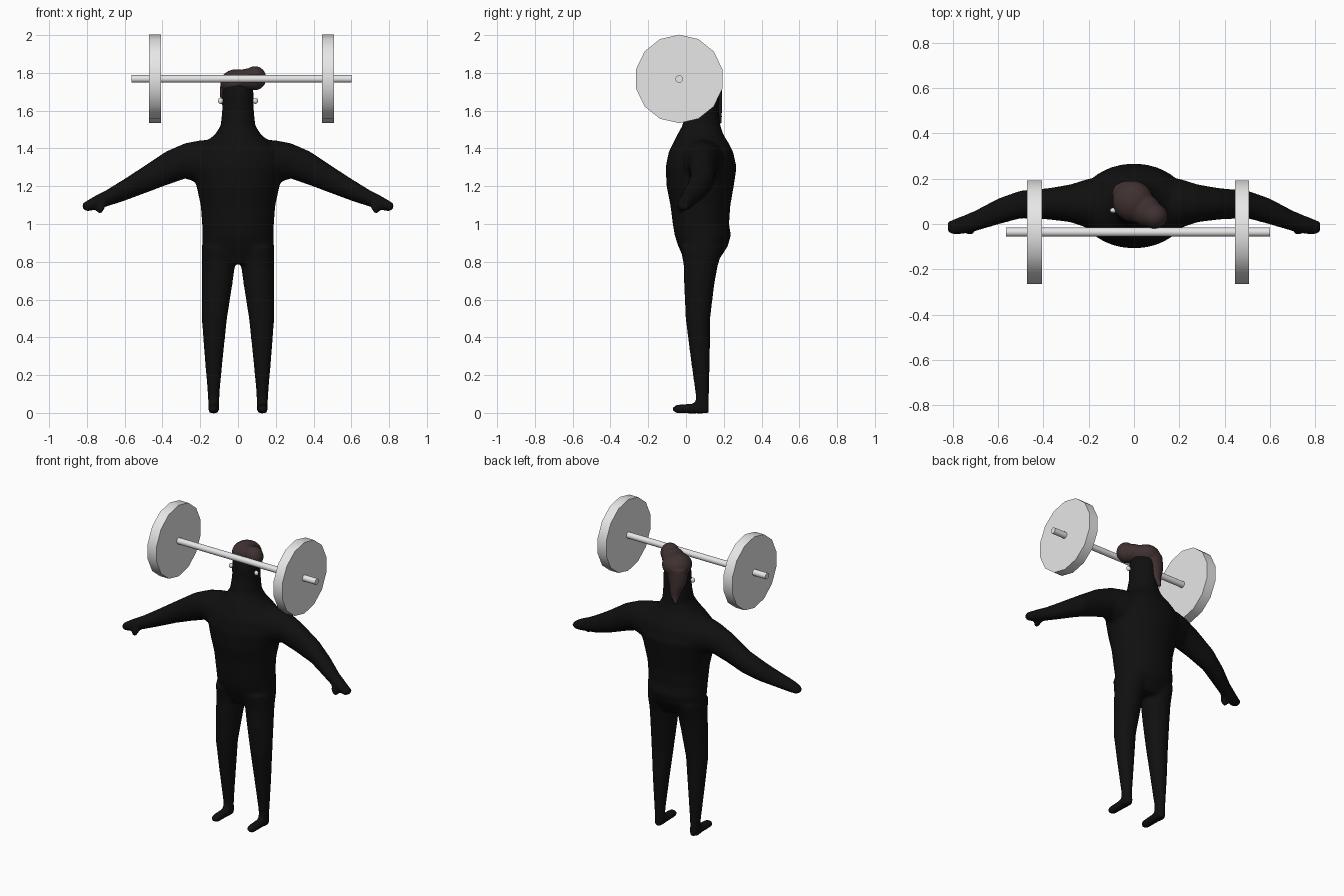
import bpy
import bmesh
import math
from mathutils import Matrix, Vector

cube = bpy.data.objects.get("Cube")
if cube:
    bpy.data.objects.remove(cube)


def material(name, colour):
    mat = bpy.data.materials.new(name)
    mat.use_nodes = True
    rgba = (*colour, 1)
    mat.diffuse_color = rgba
    mat.node_tree.nodes["Principled BSDF"].inputs["Base Color"].default_value = rgba
    return mat


BLACK = material("body black", (0.005, 0.005, 0.005))
BROWN = material("hair brown", (0.05, 0.03, 0.03))
GREY = material("light grey", (0.8, 0.8, 0.8))


def loft(bm, axis, sections, mirrored=False, sides=32):
    """Elliptical rings along an axis; each section is position, then min and max on the other two axes."""
    others = [i for i in range(3) if i != axis]
    rings = []
    for pos, a0, a1, b0, b1 in sections:
        ring = []
        for k in range(sides):
            t = math.tau * k / sides
            co = Vector()
            co[axis] = pos
            co[others[0]] = (a0 + a1) / 2 + (a1 - a0) / 2 * math.cos(t)
            co[others[1]] = (b0 + b1) / 2 + (b1 - b0) / 2 * math.sin(t)
            if mirrored:
                co.x = -co.x
            ring.append(bm.verts.new(co))
        rings.append(ring)
    faces = [bm.faces.new(rings[0]), bm.faces.new(rings[-1])]
    for low, high in zip(rings, rings[1:]):
        for k in range(sides):
            n = (k + 1) % sides
            faces.append(bm.faces.new((low[k], low[n], high[n], high[k])))
    bmesh.ops.recalc_face_normals(bm, faces=faces)


def blob(bm, centre, radii, tilt=0):
    matrix = (Matrix.Translation(centre) @ Matrix.Rotation(tilt, 4, "Y")
              @ Matrix.Diagonal((*radii, 1)))
    bmesh.ops.create_uvsphere(bm, u_segments=24, v_segments=16, radius=1, matrix=matrix)


def finish(bm, name, mat, voxel=0, smoothing=0):
    mesh = bpy.data.meshes.new(name)
    bm.to_mesh(mesh)
    bm.free()
    obj = bpy.data.objects.new(name, mesh)
    bpy.context.collection.objects.link(obj)
    mesh.materials.append(mat)
    bpy.ops.object.select_all(action="DESELECT")
    bpy.context.view_layer.objects.active = obj
    obj.select_set(True)
    if voxel:
        # Fuse the overlapping volumes into one soft skin
        remesh = obj.modifiers.new("fuse", "REMESH")
        remesh.mode = "VOXEL"
        remesh.voxel_size = voxel
        remesh.use_smooth_shade = True
        soften = obj.modifiers.new("soften", "SMOOTH")
        soften.factor = 0.5
        soften.iterations = smoothing
        bpy.ops.object.modifier_apply(modifier="fuse")
        bpy.ops.object.modifier_apply(modifier="soften")
        bpy.ops.object.shade_smooth()
    else:
        bpy.ops.object.shade_smooth_by_angle(angle=math.radians(32))
    return obj


# Body: torso with neck and head, as height, half width, front, back
torso = [
    (0.79, 0.175, 0, 0.16), (0.88, 0.19, -0.04, 0.22), (0.94, 0.19, -0.06, 0.238),
    (1, 0.19, -0.07, 0.228), (1.1, 0.198, -0.083, 0.235), (1.2, 0.22, -0.103, 0.253),
    (1.3, 0.245, -0.108, 0.268), (1.38, 0.23, -0.092, 0.25), (1.43, 0.18, -0.068, 0.225),
    (1.47, 0.125, -0.048, 0.2), (1.52, 0.092, -0.02, 0.182), (1.6, 0.084, 0, 0.175),
    (1.68, 0.084, 0, 0.175), (1.74, 0.075, 0.01, 0.165), (1.77, 0.045, 0.04, 0.13),
]
# Leg: height, inner, outer, front, back
leg = [
    (0, 0.1, 0.157, 0.05, 0.122), (0.1, 0.098, 0.16, 0.05, 0.122),
    (0.3, 0.079, 0.177, 0.023, 0.127), (0.5, 0.058, 0.192, -0.002, 0.128),
    (0.68, 0.03, 0.193, -0.01, 0.15), (0.78, 0.016, 0.191, -0.012, 0.168),
    (0.88, 0.005, 0.191, -0.03, 0.2),
]
# Foot: depth, inner, outer, bottom, top
foot = [
    (-0.07, 0.115, 0.145, 0.008, 0.03), (-0.05, 0.1, 0.158, -0.002, 0.044),
    (0.03, 0.1, 0.157, -0.004, 0.05), (0.1, 0.1, 0.157, -0.004, 0.06),
    (0.12, 0.11, 0.147, 0, 0.06),
]
# Arm: distance out, front, back, bottom, top
arm = [
    (0.08, -0.05, 0.21, 1.2, 1.45), (0.2, -0.02, 0.2, 1.215, 1.443),
    (0.28, 0.008, 0.175, 1.24, 1.428), (0.38, 0.02, 0.158, 1.205, 1.385),
    (0.5, 0.025, 0.148, 1.16, 1.305), (0.6, -0.002, 0.113, 1.123, 1.24),
    (0.7, -0.032, 0.06, 1.09, 1.178), (0.76, -0.045, 0.035, 1.073, 1.148),
    (0.8, -0.048, 0.02, 1.067, 1.124), (0.824, -0.035, 0.01, 1.08, 1.108),
]
body = bmesh.new()
loft(body, 2, [(z, -w, w, front, back) for z, w, front, back in torso])
for mirrored in (False, True):
    loft(body, 2, leg, mirrored)
    loft(body, 1, foot, mirrored)
    loft(body, 0, arm, mirrored)
    side = -1 if mirrored else 1
    # Thumb
    blob(body, (0.725 * side, -0.03, 1.083), (0.019, 0.02, 0.034), -0.5 * side)
finish(body, "body", BLACK, voxel=0.01, smoothing=8)

# Hair: cap, swept quiff and a taper down the nape
hair = bmesh.new()
blob(hair, (-0.005, 0.1, 1.748), (0.09, 0.092, 0.072))
blob(hair, (0.05, 0.06, 1.765), (0.07, 0.07, 0.058))
blob(hair, (0.09, 0.035, 1.772), (0.06, 0.056, 0.064))
nape = [(1.53, 0.01, 0.05), (1.58, 0.03, 0.035), (1.65, 0.052, 0.04),
        (1.7, 0.062, 0.036), (1.75, 0.062, 0.03)]
loft(hair, 2, [(z, -r - shift, r - shift, 0.182 - r * 1.7, 0.19)
               for z, r, shift in nape])
finish(hair, "hair", BROWN, voxel=0.007, smoothing=6)

# Small ears
for side, label in ((1, "left"), (-1, "right")):
    ear = bmesh.new()
    blob(ear, (0.092 * side, 0.06, 1.652), (0.014, 0.012, 0.016))
    finish(ear, label + "_ear", GREY)


def rod(name, x0, x1, radius, sides):
    bm = bmesh.new()
    loft(bm, 0, [(x, -0.036 - radius, -0.036 + radius, 1.768 - radius, 1.768 + radius)
                 for x in (x0, x1)], sides=sides)
    # Turn the section so a corner points up
    bmesh.ops.rotate(bm, verts=bm.verts, cent=(0, -0.036, 1.768),
                     matrix=Matrix.Rotation(math.pi / 2, 3, "X"))
    finish(bm, name, GREY)


# Barbell
rod("barbell_bar", -0.565, 0.6, 0.02, 14)
rod("left_weight_plate", 0.445, 0.508, 0.234, 14)
rod("right_weight_plate", -0.472, -0.407, 0.234, 14)
